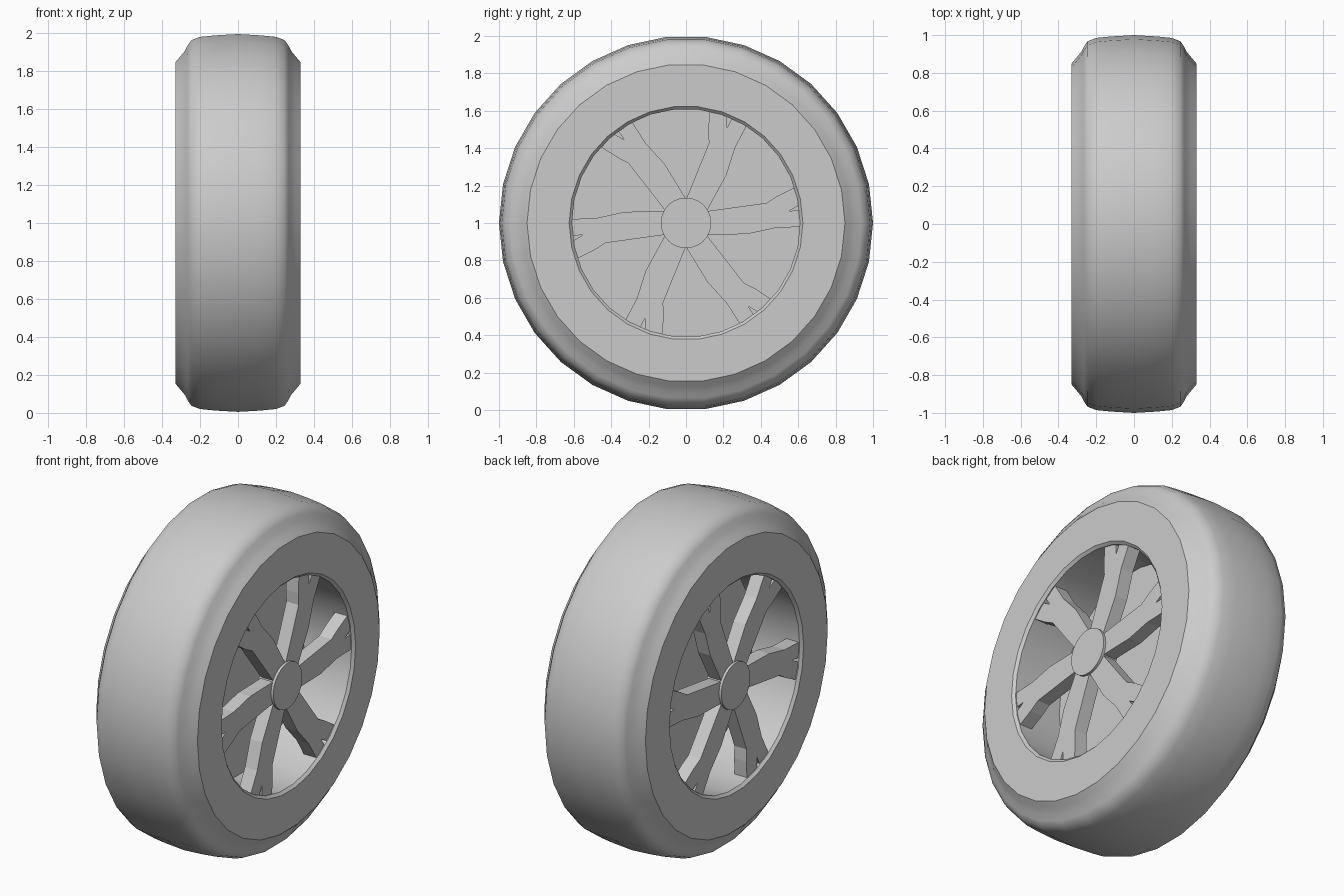
import bpy, bmesh, math

if "Cube" in bpy.data.objects:
    bpy.data.objects.remove(bpy.data.objects["Cube"])

CZ = 1.0      # axle height
SIDES = 30


def finish(name, bm, smooth=None):
    bmesh.ops.recalc_face_normals(bm, faces=bm.faces)
    me = bpy.data.meshes.new(name)
    bm.to_mesh(me)
    bm.free()
    ob = bpy.data.objects.new(name, me)
    bpy.context.collection.objects.link(ob)
    ob.location.z = CZ
    if smooth:
        bpy.ops.object.select_all(action='DESELECT')
        ob.select_set(True)
        bpy.context.view_layer.objects.active = ob
        bpy.ops.object.shade_smooth_by_angle(angle=math.radians(smooth))
    return ob


def lathe(name, profile, closed=True, smooth=35):
    """Revolve (x, radius) points about the x axle."""
    bm = bmesh.new()
    rings = []
    for k in range(SIDES):
        a = 2 * math.pi * k / SIDES
        rings.append([bm.verts.new((x, r * math.cos(a), r * math.sin(a))) for x, r in profile])
    n = len(profile)
    for k in range(SIDES):
        p, q = rings[k], rings[(k + 1) % SIDES]
        for i in range(n if closed else n - 1):
            j = (i + 1) % n
            bm.faces.new((p[i], p[j], q[j], q[i]))
    if not closed:
        bm.faces.new([r[0] for r in rings])
        bm.faces.new([r[-1] for r in rings])
    return finish(name, bm, smooth)


# tyre with concave shoulders, flat sidewalls, bevelled lip and inner barrel
half = [(0.12, 0.993), (0.20, 0.985), (0.245, 0.968), (0.265, 0.94), (0.28, 0.91),
        (0.305, 0.88), (0.33, 0.85), (0.33, 0.625), (0.315, 0.61)]
tyre = [(0, 1.0)] + half + [(-x, r) for x, r in reversed(half)]
lathe("tyre", tyre)

# central web disc between the two sets of spokes
lathe("centre_disc", [(-0.01, 0.611), (0.01, 0.611)], closed=False)

# forked spoke outline in the wheel plane (y, z)
spoke = [(0.05, -0.03), (0.118, -0.064), (0.33, -0.059), (0.48, -0.026), (0.612, -0.021),
         (0.608, 0.068), (0.55, 0.064), (0.605, 0.095),
         (0.58, 0.19), (0.49, 0.145), (0.43, 0.107), (0.118, 0.064), (0.05, 0.03)]

# six spokes and a hub cap on each face, mirrored
for side, label in ((1, "right"), (-1, "left")):
    bm = bmesh.new()
    for k in range(6):
        a = k * math.pi / 3
        c, s = math.cos(a), math.sin(a)
        front, back = [[bm.verts.new((side * x, y * c - z * s, y * s + z * c)) for y, z in spoke]
                       for x in (0.31, 0.23)]
        bm.faces.new(front)
        bm.faces.new(back)
        for i in range(len(spoke)):
            j = (i + 1) % len(spoke)
            bm.faces.new((front[i], front[j], back[j], back[i]))
    finish(label + "_spokes", bm)
    lathe(label + "_hub", [(side * 0.22, 0.135), (side * 0.325, 0.135)], closed=False)
